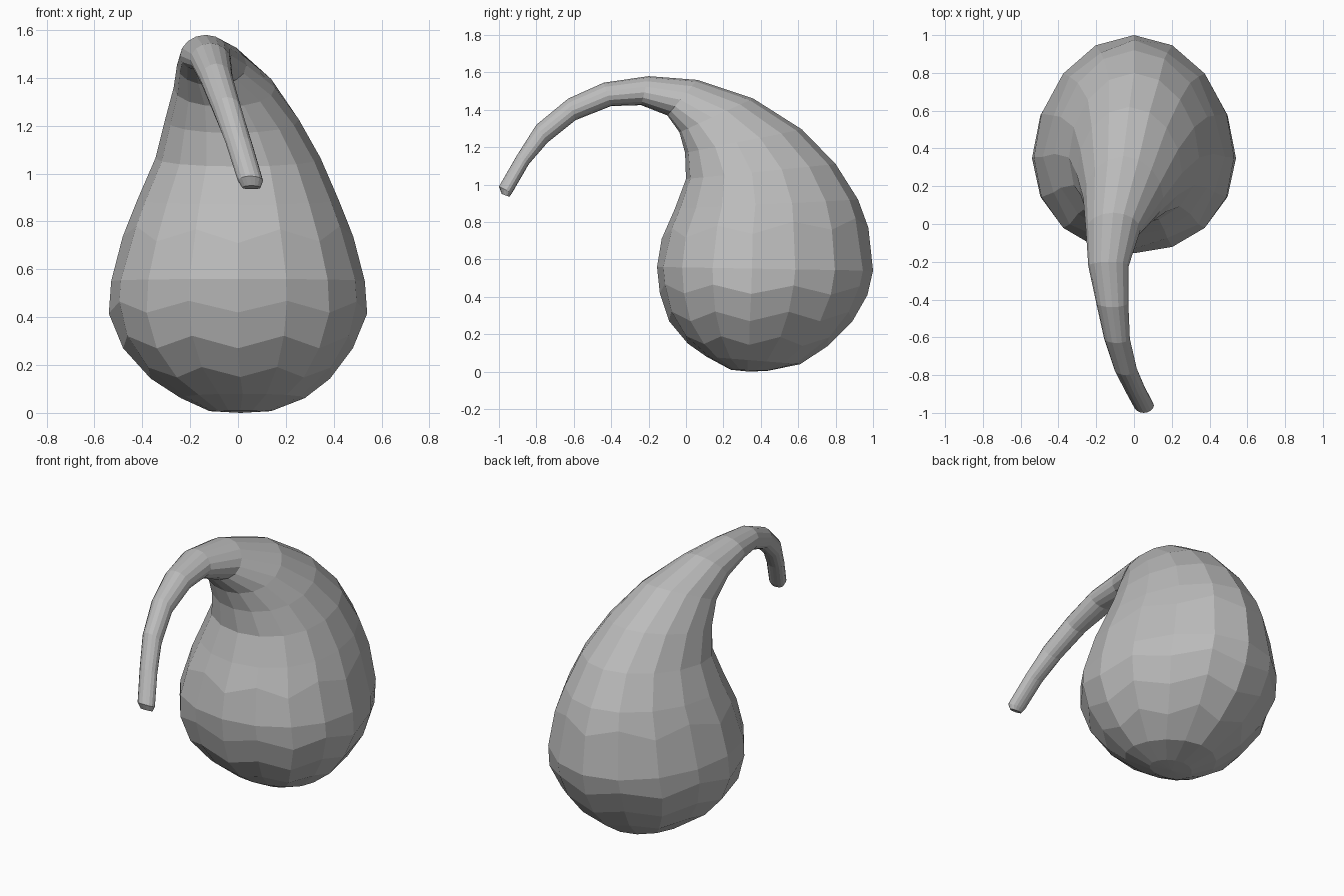
import bpy
import bmesh
from math import sin, cos, tau
from mathutils import Vector

if "Cube" in bpy.data.objects:
    bpy.data.objects.remove(bpy.data.objects["Cube"])

skin = bpy.data.materials.new("plain_grey")
skin.use_nodes = True
skin.diffuse_color = (0.5, 0.5, 0.5, 1)
skin.node_tree.nodes["Principled BSDF"].inputs["Base Color"].default_value = skin.diffuse_color

# Cross-sections from the base to the stem tip:
# front y, front z, back y, back z, centre x, half width
sections = [
    (.24, .01, .44, .005, .01, .13),
    (.11, .08, .61, .04, .02, .26),
    (.01, .15, .755, .135, .01, .375),
    (-.09, .27, .89, .27, 0, .48),
    (-.14, .42, .97, .41, 0, .54),
    (-.155, .56, 1.0, .54, 0, .53),
    (-.13, .71, .975, .77, 0, .482),
    (-.06, .87, .92, .92, 0, .42),
    (0, 1.03, .80, 1.11, 0, .345),
    (-.005, 1.17, .62, 1.295, -.025, .28),
    (-.035, 1.28, .36, 1.46, -.057, .212),
    (-.10, 1.37, .06, 1.56, -.11, .145),
    (-.24, 1.425, -.20, 1.58, -.135, .107),
    (-.40, 1.42, -.44, 1.545, -.115, .085),
    (-.59, 1.345, -.63, 1.46, -.09, .068),
    (-.74, 1.225, -.80, 1.32, -.045, .06),
    (-.84, 1.11, -.905, 1.155, .003, .055),
    (-.93, .955, -1.0, .99, .052, .053),
    (-.945, .935, -.985, .95, .056, .038),
]
SIDES = 16


def section_point(section, i):
    fy, fz, by, bz, cx, half = section
    a = tau * i / SIDES
    # Egg-shaped outline, widest ahead of the middle
    t = (1 - cos(a)) / 2 - 0.06 * sin(a) ** 2
    return Vector((cx + half * sin(a), fy + (by - fy) * t, fz + (bz - fz) * t))


# Gourd body, neck and curling stem as one faceted skin
bm = bmesh.new()
rings = []
for n, section in enumerate(sections):
    ring = []
    for i in range(SIDES):
        p = section_point(section, i)
        # Zigzag the lower rows into uneven facets
        if n in (2, 3, 4, 6) and i % 2:
            p = p.lerp(section_point(sections[n + 1], i), 0.35)
        ring.append(bm.verts.new(p))
    rings.append(ring)
for low, high in zip(rings, rings[1:]):
    for i in range(SIDES):
        j = (i + 1) % SIDES
        bm.faces.new((low[i], low[j], high[j], high[i]))

# Closed base and rounded tip
base = bm.verts.new((.01, .34, 0))
for i in range(SIDES):
    bm.faces.new((base, rings[0][(i + 1) % SIDES], rings[0][i]))
bm.faces.new(rings[-1])
bmesh.ops.recalc_face_normals(bm, faces=bm.faces)

mesh = bpy.data.meshes.new("gourd")
bm.to_mesh(mesh)
bm.free()
mesh.materials.append(skin)
gourd = bpy.data.objects.new("gourd", mesh)
bpy.context.collection.objects.link(gourd)
